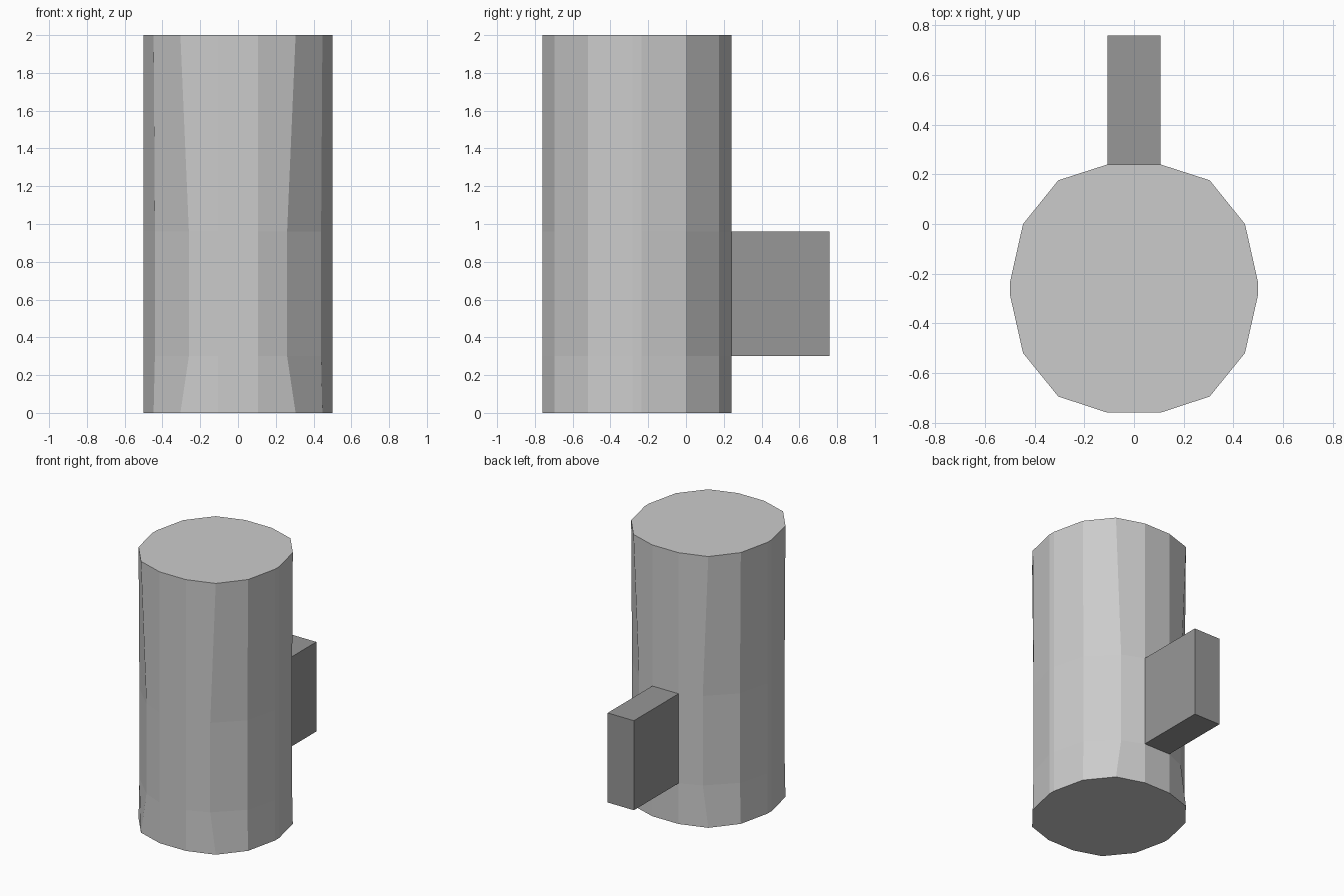
import bpy
import bmesh

cube = bpy.data.objects.get("Cube")
if cube:
    bpy.data.objects.remove(cube, do_unlink=True)


def material(name, value):
    mat = bpy.data.materials.new(name)
    mat.use_nodes = True
    colour = (value, value, value, 1)
    mat.diffuse_color = colour
    mat.node_tree.nodes["Principled BSDF"].inputs["Base Color"].default_value = colour
    return mat


def add_object(name, bm, mat):
    bmesh.ops.recalc_face_normals(bm, faces=bm.faces)
    mesh = bpy.data.meshes.new(name)
    bm.to_mesh(mesh)
    bm.free()
    mesh.materials.append(mat)
    obj = bpy.data.objects.new(name, mesh)
    bpy.context.collection.objects.link(obj)
    return obj


# Half outline of the cup (x at the rims, x at the handle levels, y)
HALF = [(0.107, 0.107, 0.24), (0.305, 0.26, 0.176), (0.447, 0.44, 0.0),
        (0.5, 0.5, -0.236), (0.5, 0.5, -0.284), (0.447, 0.44, -0.52),
        (0.305, 0.26, -0.695), (0.107, 0.107, -0.76)]
HANDLE_LOW, HANDLE_HIGH = 0.3, 0.96


def ring(bm, z, column):
    half = [(p[column], p[2]) for p in HALF]
    outline = half + [(-x, y) for x, y in reversed(half)]
    return [bm.verts.new((x, y, z)) for x, y in outline]


# Faceted cup, slightly pinched between the handle levels
bm = bmesh.new()
rings = [ring(bm, 0, 0), ring(bm, HANDLE_LOW, 1),
         ring(bm, HANDLE_HIGH, 1), ring(bm, 2, 0)]
for low, high in zip(rings, rings[1:]):
    for i in range(len(low)):
        j = (i + 1) % len(low)
        bm.faces.new((low[i], low[j], high[j], high[i]))
bm.faces.new(rings[0])
bm.faces.new(rings[-1])
add_object("cup_body", bm, material("light grey", 0.6))

# Block handle on the back
bm = bmesh.new()
bmesh.ops.create_cube(bm, size=1)
for v in bm.verts:
    v.co.x *= 0.214
    v.co.y = 0.24 if v.co.y < 0 else 0.76
    v.co.z = HANDLE_LOW if v.co.z < 0 else HANDLE_HIGH
add_object("handle", bm, material("mid grey", 0.31))
